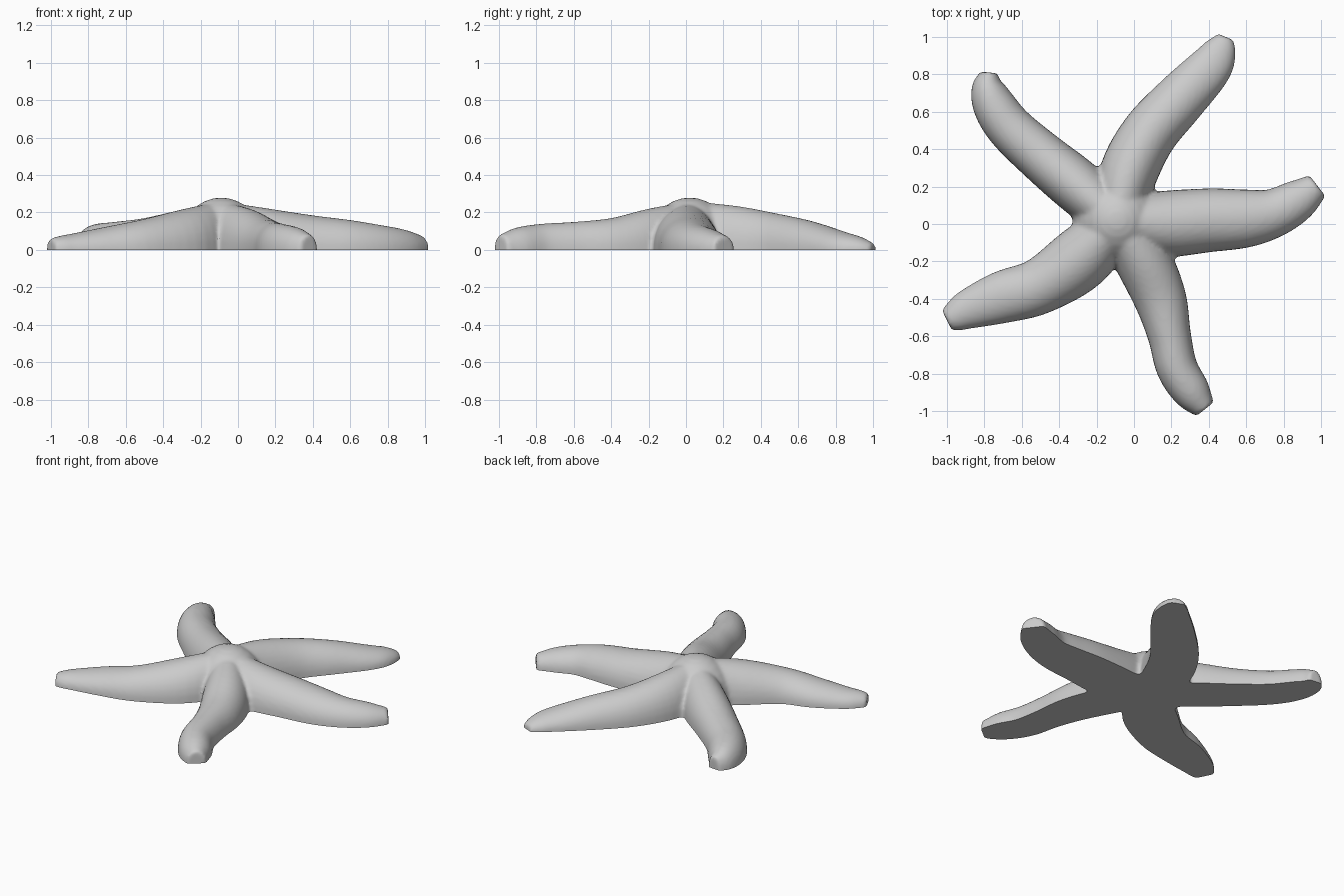
import bpy, bmesh, math
from mathutils import Vector

cube = bpy.data.objects.get("Cube")
if cube:
    bpy.data.objects.remove(cube, do_unlink=True)

SKIRT = -0.06          # walls run below the ground and are trimmed flat later
ARC = 16               # segments across the rounded back of an arm
CENTRE = (-0.09, 0.02, 0.13, 0.26)

# Each station is x, y, half width, height; every arm starts at the centre
BACK_LEFT_ARM = [(-0.03, 0.27, 0.155, 0.235), (0.08, 0.48, 0.15, 0.195),
                 (0.24, 0.66, 0.14, 0.155), (0.40, 0.83, 0.12, 0.10),
                 (0.46, 0.93, 0.09, 0.07), (0.49, 1.00, 0.045, 0.035)]
LEFT_ARM = [(0.14, 0.0, 0.175, 0.225), (0.40, 0.02, 0.17, 0.185),
            (0.60, 0.03, 0.155, 0.16), (0.75, 0.06, 0.13, 0.135),
            (0.88, 0.13, 0.11, 0.11), (0.98, 0.205, 0.07, 0.075)]
FRONT_ARM = [(0.05, -0.2, 0.15, 0.22), (0.14, -0.40, 0.14, 0.17),
             (0.19, -0.60, 0.115, 0.15), (0.23, -0.77, 0.11, 0.14),
             (0.31, -0.90, 0.10, 0.12), (0.38, -0.99, 0.06, 0.08)]
RIGHT_ARM = [(-0.28, -0.18, 0.17, 0.22), (-0.50, -0.33, 0.15, 0.165),
             (-0.70, -0.39, 0.14, 0.125), (-0.87, -0.45, 0.11, 0.09),
             (-0.95, -0.49, 0.085, 0.075), (-1.0, -0.515, 0.06, 0.06)]
BACK_RIGHT_ARM = [(-0.30, 0.2, 0.145, 0.215), (-0.50, 0.365, 0.135, 0.17),
                  (-0.66, 0.51, 0.125, 0.15), (-0.745, 0.63, 0.115, 0.14),
                  (-0.78, 0.73, 0.09, 0.12), (-0.775, 0.81, 0.045, 0.08)]


def smooth_path(stations, steps=5):
    """Catmull-Rom curve through the stations."""
    p = [Vector(s) for s in stations]
    p = [p[0] * 2 - p[1]] + p + [p[-1] * 2 - p[-2]]
    path = []
    for a, b, c, d in zip(p, p[1:], p[2:], p[3:]):
        for i in range(steps):
            t = i / steps
            path.append((b * 2 + (c - a) * t + (a * 2 - b * 5 + c * 4 - d) * t ** 2
                         + (b * 3 - a - c * 3 + d) * t ** 3) / 2)
    return path + [p[-2]]


def add_arm(bm, stations):
    """Loft a domed cross-section along the arm."""
    path = smooth_path([CENTRE] + stations)
    rings = []
    for i, s in enumerate(path):
        along = path[min(i + 1, len(path) - 1)] - path[max(i - 1, 0)]
        side = Vector((along.y, -along.x, 0)).normalized()
        base = Vector((s.x, s.y, 0))
        points = [base + side * s.z + Vector((0, 0, SKIRT))]
        for k in range(ARC + 1):
            a = math.pi * k / ARC
            points.append(base + side * s.z * math.cos(a)
                          + Vector((0, 0, s.w * math.sin(a) ** 0.9)))
        points.append(base - side * s.z + Vector((0, 0, SKIRT)))
        rings.append([bm.verts.new(q) for q in points])
    n = len(rings[0])
    for r, s in zip(rings, rings[1:]):
        for k in range(n):
            bm.faces.new((r[k], r[(k + 1) % n], s[(k + 1) % n], s[k]))
    bm.faces.new(rings[0])
    bm.faces.new(rings[-1][::-1])


def add_body(bm):
    """Low dome where the arms meet."""
    made = bmesh.ops.create_uvsphere(bm, u_segments=32, v_segments=16, radius=1)
    for v in made["verts"]:
        v.co = Vector((v.co.x * 0.24 - 0.09, v.co.y * 0.24 + 0.02, v.co.z * 0.28))
        v.co.z = max(v.co.z, SKIRT)


# Overlapping arms and body in one mesh
bm = bmesh.new()
for arm in (BACK_LEFT_ARM, LEFT_ARM, FRONT_ARM, RIGHT_ARM, BACK_RIGHT_ARM):
    add_arm(bm, arm)
add_body(bm)
bmesh.ops.recalc_face_normals(bm, faces=bm.faces)
mesh = bpy.data.meshes.new("starfish")
bm.to_mesh(mesh)
bm.free()
starfish = bpy.data.objects.new("starfish", mesh)
bpy.context.collection.objects.link(starfish)

# Fuse into one skin and soften the joints
remesh = starfish.modifiers.new("fuse", 'REMESH')
remesh.mode = 'VOXEL'
remesh.voxel_size = 0.013
soften = starfish.modifiers.new("soften", 'SMOOTH')
soften.factor = 0.5
soften.iterations = 5
bpy.context.view_layer.update()
fused = starfish.evaluated_get(bpy.context.evaluated_depsgraph_get())

# Trim to a flat underside
bm = bmesh.new()
bm.from_mesh(fused.to_mesh())
fused.to_mesh_clear()
starfish.modifiers.clear()
cut = bmesh.ops.bisect_plane(bm, geom=bm.verts[:] + bm.edges[:] + bm.faces[:],
                             plane_co=(0, 0, 0), plane_no=(0, 0, 1), clear_inner=True)
rim = [e for e in cut["geom_cut"] if isinstance(e, bmesh.types.BMEdge)]
bmesh.ops.triangle_fill(bm, edges=rim, use_beauty=True, normal=(0, 0, -1))
bmesh.ops.recalc_face_normals(bm, faces=bm.faces)
bm.to_mesh(mesh)
bm.free()

# Plain grey skin
grey = bpy.data.materials.new("light grey")
grey.use_nodes = True
colour = (0.6, 0.6, 0.6, 1)
grey.diffuse_color = colour
grey.node_tree.nodes["Principled BSDF"].inputs["Base Color"].default_value = colour
mesh.materials.clear()
mesh.materials.append(grey)

bpy.ops.object.select_all(action='DESELECT')
starfish.select_set(True)
bpy.context.view_layer.objects.active = starfish
bpy.ops.object.shade_smooth_by_angle(angle=math.radians(40))
